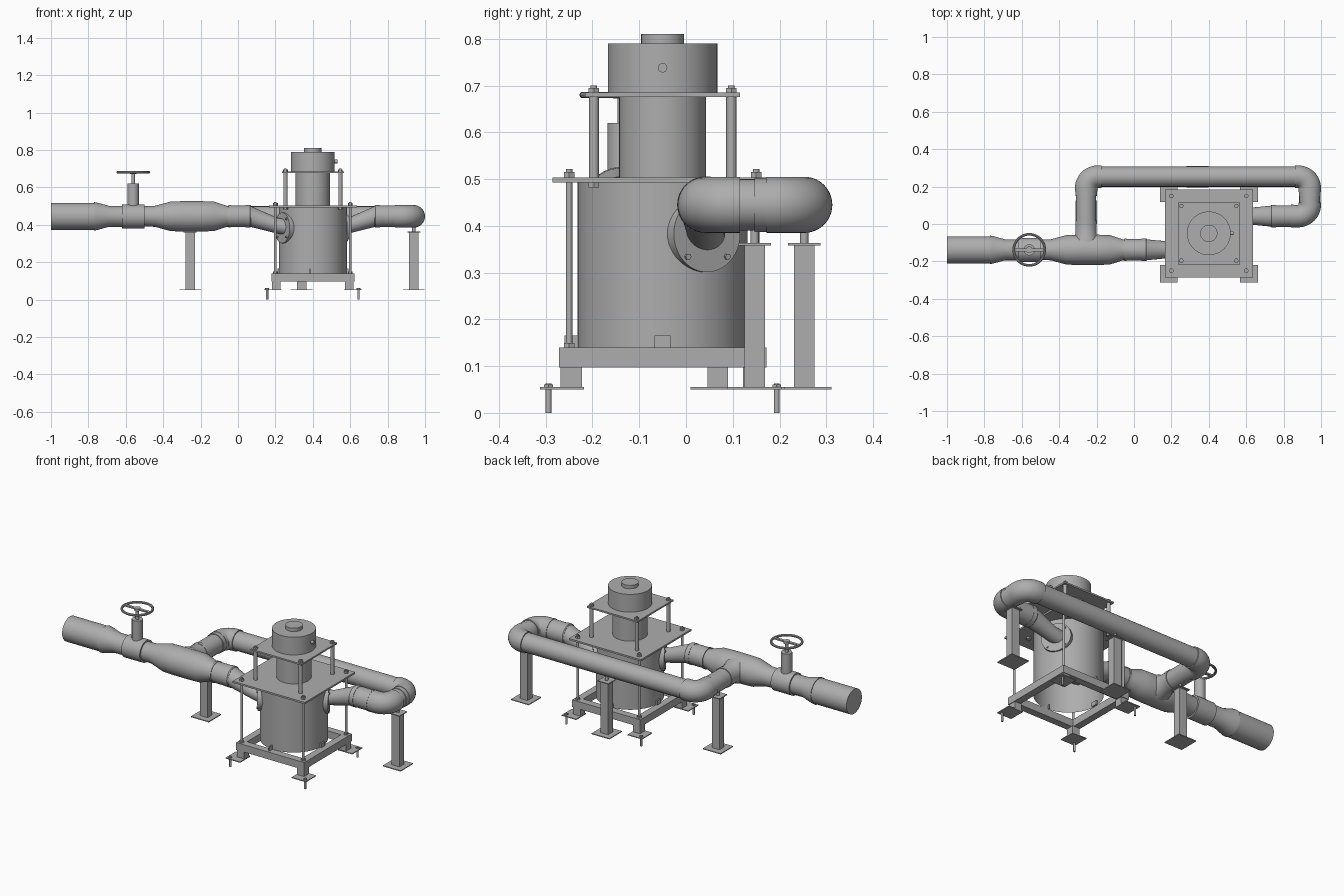
import bpy, bmesh, math
from mathutils import Vector

if "Cube" in bpy.data.objects:
    bpy.data.objects.remove(bpy.data.objects["Cube"])

gray = bpy.data.materials.new("machine_gray")
gray.use_nodes = True
gray.diffuse_color = (0.42, 0.42, 0.42, 1)
gray.node_tree.nodes["Principled BSDF"].inputs["Base Color"].default_value = gray.diffuse_color

CX, CY = 0.4, -0.05          # pump axis
PZ = 0.445                   # pipe centre height
IN_Y, OUT_Y, BACK_Y = -0.138, 0.042, 0.253
BR_X, END_X = -0.256, 0.94
X, Y, Z = Vector((1, 0, 0)), Vector((0, 1, 0)), Vector((0, 0, 1))


def finish(name, bm):
    bmesh.ops.recalc_face_normals(bm, faces=bm.faces)
    mesh = bpy.data.meshes.new(name)
    bm.to_mesh(mesh)
    bm.free()
    mesh.materials.append(gray)
    ob = bpy.data.objects.new(name, mesh)
    bpy.context.collection.objects.link(ob)
    bpy.ops.object.select_all(action='DESELECT')
    ob.select_set(True)
    bpy.context.view_layer.objects.active = ob
    bpy.ops.object.shade_smooth_by_angle(angle=math.radians(32))
    return ob


def box(name, lo, hi):
    bm = bmesh.new()
    bmesh.ops.create_cube(bm, size=1)
    for v in bm.verts:
        v.co = [(a + b) / 2 + c * (b - a) for a, b, c in zip(lo, hi, v.co)]
    return finish(name, bm)


def sweep(name, stations, sides=40, caps=(True, True)):
    """Join rings given as (centre, direction, radius)."""
    bm = bmesh.new()
    rings = []
    for p, d, r in stations:
        d = Vector(d).normalized()
        u = (Z if abs(d.z) < 0.9 else Y).cross(d).normalized()
        w = d.cross(u)
        rings.append([bm.verts.new(Vector(p) + r * (u * math.cos(a) + w * math.sin(a)))
                      for a in (2 * math.pi * i / sides for i in range(sides))])
    for a, b in zip(rings, rings[1:]):
        for i in range(sides):
            j = (i + 1) % sides
            bm.faces.new((a[i], a[j], b[j], b[i]))
    if caps[0]:
        bm.faces.new(rings[0])
    if caps[1]:
        bm.faces.new(rings[-1])
    return finish(name, bm)


def lathe(name, origin, d, profile, sides=40, caps=(True, True)):
    return sweep(name, [(Vector(origin) + d * t, d, r) for t, r in profile], sides, caps)


def post(name, x, y, z0, z1, r, sides=24):
    return lathe(name, (x, y, 0), Z, [(z0, r), (z1, r)], sides)


def elbow(name, corner, d0, d1, r, bend):
    """Quarter bend entering along d0 and leaving along d1."""
    corner = Vector(corner)
    centre = corner - d0 * bend + d1 * bend
    st = []
    for i in range(13):
        a = math.pi / 2 * i / 12
        st.append((centre + bend * (d0 * math.sin(a) - d1 * math.cos(a)),
                   d0 * math.cos(a) + d1 * math.sin(a), r))
    return sweep(name, st)


def corners(off):
    return [(CX + sx * off, CY + sy * off, sx, sy) for sx in (-1, 1) for sy in (-1, 1)]


def square(name, half, z0, z1):
    return box(name, (CX - half, CY - half, z0), (CX + half, CY + half, z1))


# Tank, column, drive head
lathe("tank", (CX, CY, 0), Z, [(0.14, 0.182), (0.494, 0.182)], 64, (False, True))
square("tank_cover", 0.235, 0.493, 0.503)
post("column", CX, CY, 0.5, 0.68, 0.093, 48)
square("head_plate", 0.166, 0.676, 0.685)
post("drive_head", CX, CY, 0.685, 0.79, 0.117, 48)
post("head_cap", CX, CY, 0.79, 0.81, 0.046, 32)
lathe("head_fitting", (CX, CY, 0.738), X, [(0.1, 0.01), (0.132, 0.01)], 16)

# Tie rods with hex nuts
for x, y, sx, sy in corners(0.2):
    post("lower_rod", x, y, 0.14, 0.522, 0.007, 12)
    post("lower_rod_nut", x, y, 0.14, 0.15, 0.013, 6)
    post("lower_rod_nut", x, y, 0.503, 0.515, 0.013, 6)
for x, y, sx, sy in corners(0.147):
    post("upper_rod", x, y, 0.503, 0.677, 0.011, 16)
    post("upper_rod_end", x, y, 0.677, 0.7, 0.007, 12)
    post("upper_rod_nut", x, y, 0.685, 0.695, 0.013, 6)
    post("upper_rod_nut", x, y, 0.482, 0.494, 0.013, 6)

# Square base frame
B, T = 0.222, 0.042
for s in (-1, 1):
    a, b = sorted((CY + s * B, CY + s * (B - T)))
    box("frame_rail", (CX - B, a, 0.097), (CX + B, b, 0.14))
    a, b = sorted((CX + s * B, CX + s * (B - T)))
    box("frame_side", (a, CY - B + T, 0.097), (b, CY + B - T, 0.14))
    # Tank locating tabs
    a, b = sorted((CX + s * 0.17, CX + s * 0.19))
    box("tank_tab", (a, CY - 0.017, 0.14), (b, CY + 0.017, 0.165))
    a, b = sorted((CY + s * 0.17, CY + s * 0.21))
    box("tank_gusset", (CX - 0.018, a, 0.14), (CX - 0.012, b, 0.165))

# Feet with anchor bolts
for x, y, sx, sy in corners(0.195):
    box("foot_leg", (x - 0.023, y - 0.023, 0.054), (x + 0.023, y + 0.023, 0.098))
    px, py = x + sx * 0.02, y + sy * 0.02
    box("foot_plate", (px - 0.047, py - 0.047, 0.05), (px + 0.047, py + 0.047, 0.055))
    bx, by = CX + sx * 0.244, CY + sy * 0.244
    post("anchor_bolt", bx, by, 0, 0.063, 0.006, 12)
    post("anchor_nut", bx, by, 0.055, 0.061, 0.011, 6)

# Pipe supports
for x, y in ((BR_X, 0.068), (END_X, 0.147), (0.34, BACK_Y)):
    box("support_plate", (x - 0.058, y - 0.058, 0.05), (x + 0.058, y + 0.058, 0.055))
    box("support_post", (x - 0.025, y - 0.022, 0.055), (x + 0.025, y + 0.022, 0.36))
    box("support_top", (x - 0.035, y - 0.035, 0.358), (x + 0.035, y + 0.035, 0.363))
    post("support_stem", x, y, 0.363, 0.4, 0.009, 12)

# Inlet line: large pipe, reducer, valve body, wide tee body, coupling
lathe("inlet_pipe", (0, IN_Y, PZ), X,
      [(-1, 0.072), (-0.77, 0.072), (-0.77, 0.076), (-0.755, 0.074),
       (-0.69, 0.056), (-0.6, 0.056)])
lathe("valve_body", (0, IN_Y, PZ), X, [(-0.62, 0.064), (-0.5, 0.064)])
lathe("tee_body", (0, IN_Y, PZ), X,
      [(-0.51, 0.054), (-0.445, 0.056), (-0.36, 0.079), (-0.3, 0.081), (-0.2, 0.081),
       (-0.13, 0.079), (-0.06, 0.056), (-0.05, 0.056)])

# Valve stem and handwheel
VX, WZ, WR = -0.56, 0.68, 0.083
post("valve_bonnet", VX, IN_Y, 0.49, 0.62, 0.03)
post("valve_stem", VX, IN_Y, 0.62, 0.686, 0.009, 16)
post("wheel_hub", VX, IN_Y, 0.672, 0.686, 0.018)
sweep("wheel_rim", [((VX + WR * math.cos(a), IN_Y + WR * math.sin(a), WZ),
                     (-math.sin(a), math.cos(a), 0), 0.007)
                    for a in (2 * math.pi * i / 48 for i in range(49))], 10, (False, False))
box("wheel_spoke", (VX - WR, IN_Y - 0.008, 0.676), (VX + WR, IN_Y + 0.008, 0.684))

# Tank connections: offset reducer, coupling and bolted pad on each side
for side, s, y in (("inlet", -1, IN_Y), ("outlet", 1, OUT_Y)):
    at = Vector((CX, y, PZ))
    sweep(side + "_reducer", [(at + X * s * 0.12 - Z * 0.062, X, 0.042),
                              (at + X * s * 0.19 - Z * 0.05, X, 0.042),
                              (at + X * s * 0.335, X, 0.056)])
    lathe(side + "_coupling", at, X * s,
          [(0.33, 0.056), (0.335, 0.06), (0.36, 0.06), (0.36, 0.058), (0.44, 0.058),
           (0.44, 0.061), (0.452, 0.061), (0.452, 0.056), (0.48, 0.056)])
    n = Vector((s * math.cos(math.pi / 6), s * math.sin(math.pi / 6) , 0))
    pad = Vector((CX, CY, 0.383))
    lathe(side + "_pad", pad, n, [(0.14, 0.082), (0.19, 0.082)], 48)
    u = Z.cross(n)
    for i in range(4):
        a = math.pi / 4 + i * math.pi / 2
        c = pad + 0.069 * (u * math.cos(a) + Z * math.sin(a))
        lathe(side + "_pad_bolt", c, n, [(0.18, 0.007), (0.196, 0.007)], 6)

# Return loop behind the tank
BEND, R = 0.062, 0.06
elbow("outlet_elbow", (END_X, OUT_Y, PZ), X, Y, R, BEND)
elbow("end_elbow", (END_X, BACK_Y, PZ), Y, -X, R, BEND)
elbow("branch_elbow", (BR_X, BACK_Y, PZ), -X, -Y, R, BEND)
lathe("end_pipe", (END_X, 0, PZ), Y,
      [(OUT_Y + BEND, R), (0.116, R), (0.116, 0.055), (0.146, 0.055), (0.146, 0.058),
       (0.172, 0.058), (0.172, R), (BACK_Y - BEND, R)])
lathe("outlet_sleeve", (0, OUT_Y, PZ), X, [(0.845, R), (END_X - BEND, R)])
lathe("back_pipe", (0, BACK_Y, PZ), X,
      [(BR_X + BEND, R), (-0.175, R), (-0.175, 0.054), (0.86, 0.054), (0.86, R), (END_X - BEND, R)])
lathe("branch_pipe", (BR_X, 0, PZ), Y,
      [(IN_Y, 0.07), (-0.08, 0.07), (-0.055, 0.056), (0, 0.056), (0, 0.058), (0.02, 0.058),
       (0.02, 0.054), (0.15, 0.054), (0.15, 0.058), (0.175, 0.058), (0.175, R), (BACK_Y - BEND, R)])
